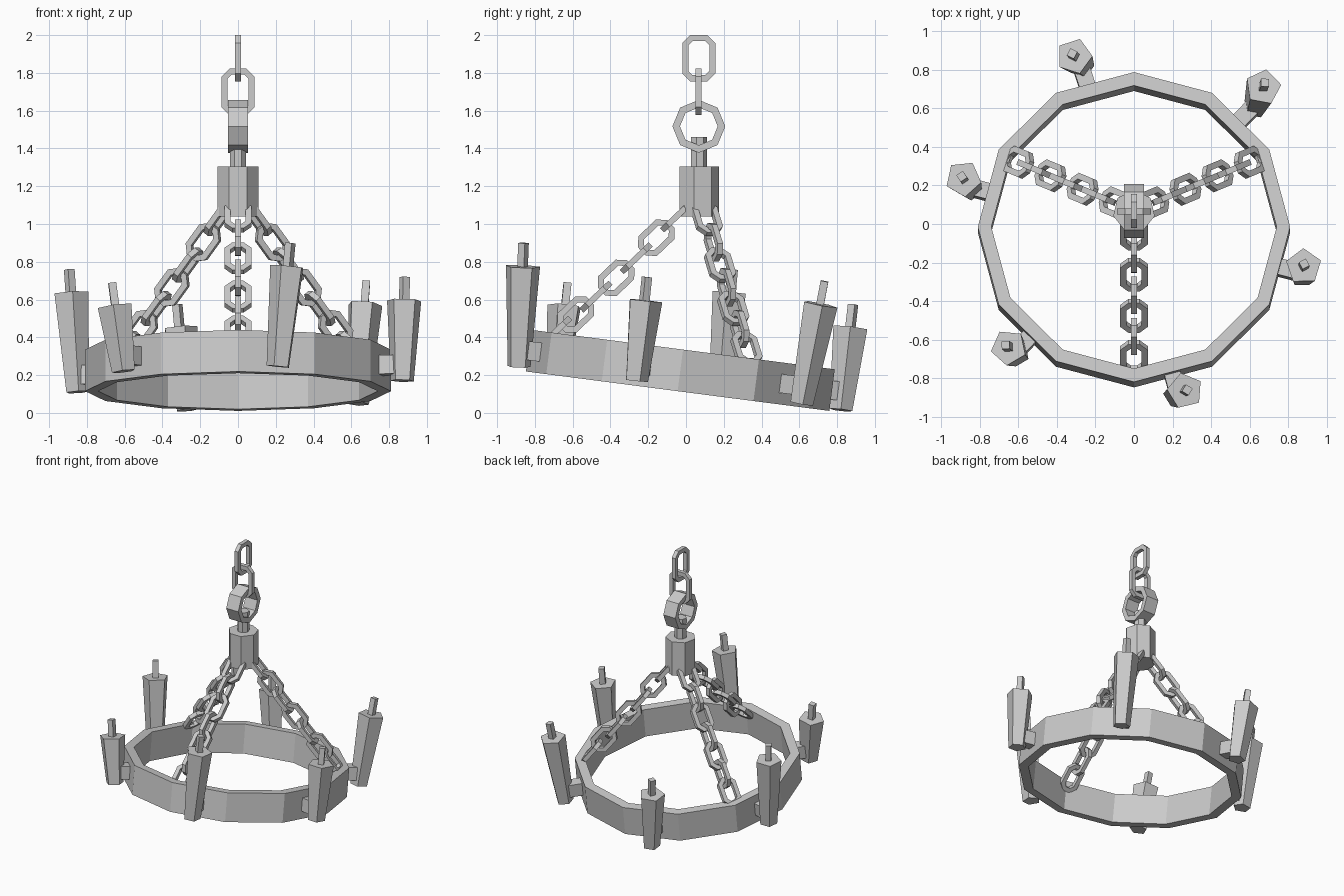
import bpy, bmesh, math
from mathutils import Vector, Matrix

cube = bpy.data.objects.get("Cube")
if cube:
    bpy.data.objects.remove(cube)

iron = bpy.data.materials.new("pale_grey")
iron.use_nodes = True
iron.diffuse_color = (0.6, 0.6, 0.6, 1)
iron.node_tree.nodes["Principled BSDF"].inputs["Base Color"].default_value = (0.6, 0.6, 0.6, 1)


def finish(name, bm, matrix):
    bmesh.ops.recalc_face_normals(bm, faces=bm.faces)
    mesh = bpy.data.meshes.new(name)
    bm.to_mesh(mesh)
    bm.free()
    mesh.materials.append(iron)
    obj = bpy.data.objects.new(name, mesh)
    obj.matrix_world = matrix
    bpy.context.collection.objects.link(obj)
    return obj


def frame(origin, x, y):
    """Matrix whose local y follows y and local x lies as near x as possible."""
    y = Vector(y).normalized()
    z = Vector(x).cross(y).normalized()
    m = Matrix((y.cross(z), y, z)).transposed().to_4x4()
    m.translation = origin
    return m


def polygon(radius, sides, start=0.0):
    return [(radius * math.cos(start + math.tau * i / sides),
             radius * math.sin(start + math.tau * i / sides)) for i in range(sides)]


def chamfered(w, h, c):
    """Rectangle outline with cut corners."""
    return [(w, h - c), (w - c, h), (c - w, h), (-w, h - c),
            (-w, c - h), (c - w, -h), (w - c, -h), (w, c - h)]


def band(name, outer, inner, depth, matrix):
    """Closed frame between two outlines, centred on local z."""
    bm = bmesh.new()
    loops = [[bm.verts.new((x, y, z)) for x, y in pts] for pts, z in
             ((outer, -depth / 2), (outer, depth / 2), (inner, depth / 2), (inner, -depth / 2))]
    n = len(outer)
    for k in range(4):
        a, b = loops[k], loops[(k + 1) % 4]
        for i in range(n):
            j = (i + 1) % n
            bm.faces.new((a[i], a[j], b[j], b[i]))
    return finish(name, bm, matrix)


def prism(name, bottom, top, r1, r2, sides, toward):
    """Tapered prism between two points with one corner facing a direction."""
    bottom, top = Vector(bottom), Vector(top)
    axis = (top - bottom).normalized()
    side = axis.cross(Vector(toward)).normalized()
    m = Matrix((side.cross(axis), side, axis)).transposed().to_4x4()
    m.translation = bottom
    bm = bmesh.new()
    low = [bm.verts.new((x, y, 0)) for x, y in polygon(r1, sides)]
    high = [bm.verts.new((x, y, (top - bottom).length)) for x, y in polygon(r2, sides)]
    bm.faces.new(low)
    bm.faces.new(high)
    for i in range(sides):
        j = (i + 1) % sides
        bm.faces.new((low[i], low[j], high[j], high[i]))
    return finish(name, bm, m)


def link(name, centre, across, along, width, length):
    w, h, t = width / 2, length / 2, 0.032
    band(name, chamfered(w, h, 0.042), chamfered(w - t, h - t, 0.022), 0.031,
         frame(centre, across, along))


# Tilted twelve-sided hoop
TILT = math.radians(-7.4)
hoop_centre = Vector((0, -0.03, 0.225))
hoop_matrix = Matrix.Translation(hoop_centre) @ Matrix.Rotation(TILT, 4, 'X')
band("hoop", polygon(0.81, 12), polygon(0.74, 12), 0.222, hoop_matrix)

# Hub, neck, eye and hanging links
HUB_Y = 0.066
prism("hub", (0, HUB_Y, 1.04), (0, HUB_Y, 1.305), 0.11, 0.11, 7, (0, 1, 0))
prism("neck", (0, HUB_Y, 1.3), (0, HUB_Y, 1.46), 0.044, 0.044, 7, (0, 1, 0))
band("eye", polygon(0.14, 8), polygon(0.1, 8), 0.105,
     frame((0, HUB_Y + 0.002, 1.517), (0, 1, 0), (0, 0, 1)))
link("lower_hanging_link", (0, HUB_Y, 1.7), (1, 0, 0), (0, 0, 1), 0.175, 0.245)
link("upper_hanging_link", (0, HUB_Y + 0.002, 1.878), (0, 1, 0), (0, 0, 1), 0.175, 0.245)

# Three chains, alternate links turned a quarter
LINKS = 7
chains = {"front": ((0, -0.05, 1.04), (0, -0.69, 0.43)),
          "left": ((0.1, 0.11, 1.03), (0.6, 0.32, 0.34)),
          "right": ((-0.1, 0.11, 1.03), (-0.6, 0.32, 0.34))}
for side, (start, end) in chains.items():
    start, end = Vector(start), Vector(end)
    along = end - start
    flat = along.cross(Vector((0, 0, 1))).normalized()
    upright = flat.cross(along).normalized()
    for i in range(LINKS):
        t = i / (LINKS - 1)
        pos = start.lerp(end, t) - Vector((0, 0, 0.08 * t * (1 - t)))
        link(f"{side}_chain_link_{i + 1}", pos, upright if i % 2 else flat, along, 0.143, 0.212)

# Crooked five-sided candles: bottom and top centres
candles = [((-0.27, 0.82, 0.015), (-0.31, 0.87, 0.45)),
           ((0.63, 0.61, 0.05), (0.67, 0.71, 0.575)),
           ((0.87, -0.265, 0.17), (0.88, -0.22, 0.595)),
           ((0.215, -0.885, 0.245), (0.265, -0.865, 0.775)),
           ((-0.605, -0.675, 0.22), (-0.65, -0.64, 0.565)),
           ((-0.85, 0.185, 0.11), (-0.885, 0.235, 0.635))]
for n, (low, high) in enumerate(candles, 1):
    low, high = Vector(low), Vector(high)
    inward = Vector((-low.x, -low.y, 0)).normalized()
    axis = (high - low).normalized()
    prism(f"candle_{n}", low, high, 0.064, 0.095, 5, inward)
    prism(f"wick_{n}", high - axis * 0.01, high + axis * 0.125, 0.029, 0.029, 4, inward)

    # Bracket joining the candle to the hoop
    local = hoop_matrix.inverted() @ low.lerp(high, 0.25)
    angle = math.atan2(local.y, local.x)
    reach = math.hypot(local.x, local.y)
    bm = bmesh.new()
    bmesh.ops.create_cube(bm, size=1)
    bmesh.ops.scale(bm, vec=(reach - 0.755, 0.085, 0.1), verts=bm.verts)
    bmesh.ops.translate(bm, vec=((reach + 0.755) / 2, 0, 0), verts=bm.verts)
    finish(f"bracket_{n}", bm, hoop_matrix @ Matrix.Rotation(angle, 4, 'Z'))
